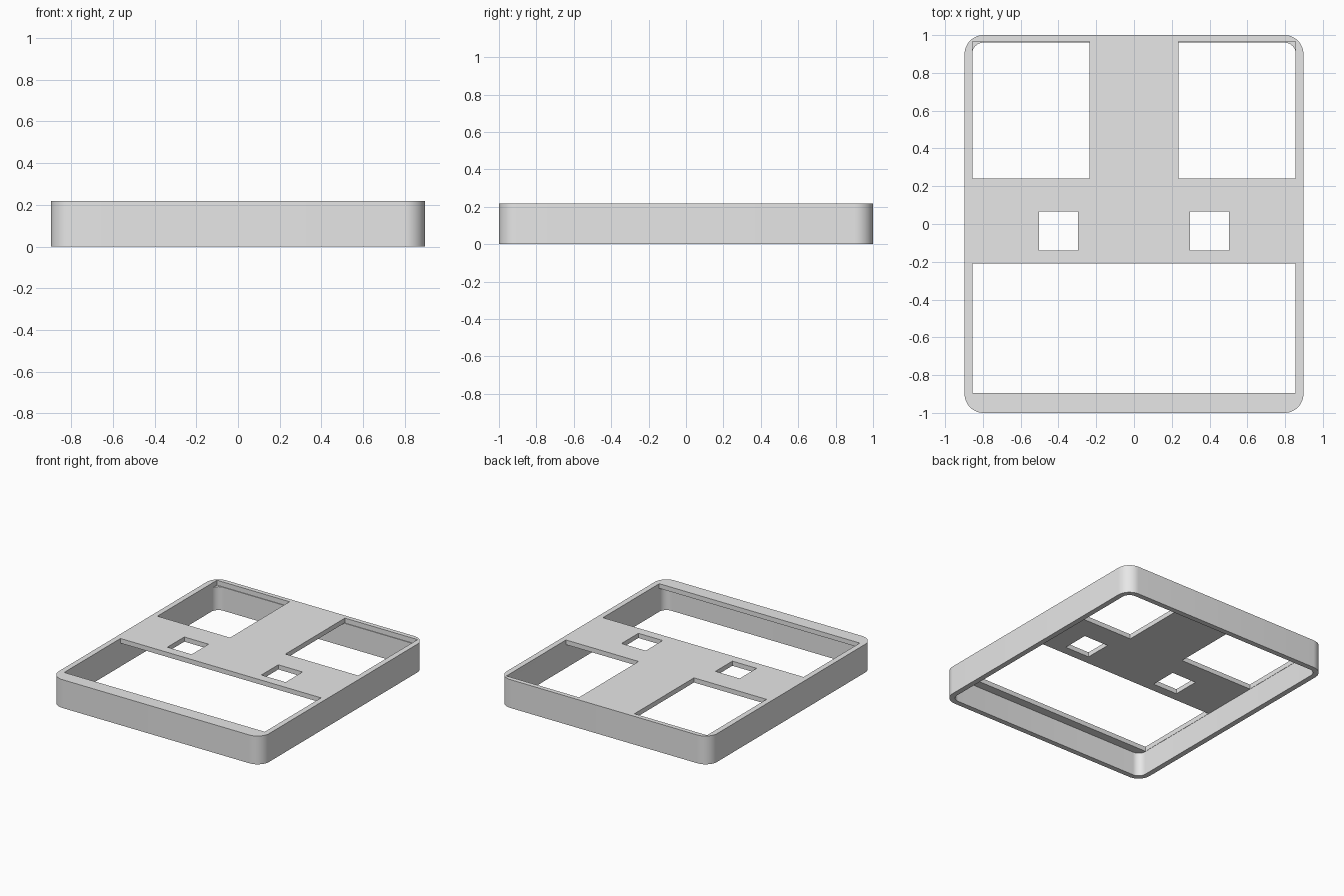
import bpy
import bmesh
from math import cos, sin, pi

cube = bpy.data.objects.get("Cube")
if cube:
    bpy.data.objects.remove(cube, do_unlink=True)

HALF_X, HALF_Y, HEIGHT = 0.897, 1.0, 0.218
WALL, PLATE = 0.04, 0.036


def prism(name, outline, z0, z1):
    """Extrude a counter-clockwise outline from z0 to z1."""
    bm = bmesh.new()
    face = bm.faces.new([bm.verts.new((x, y, z0)) for x, y in outline])
    top = bmesh.ops.extrude_face_region(bm, geom=[face])["geom"]
    verts = [g for g in top if isinstance(g, bmesh.types.BMVert)]
    bmesh.ops.translate(bm, verts=verts, vec=(0, 0, z1 - z0))
    bmesh.ops.recalc_face_normals(bm, faces=bm.faces[:])
    mesh = bpy.data.meshes.new(name)
    bm.to_mesh(mesh)
    bm.free()
    obj = bpy.data.objects.new(name, mesh)
    bpy.context.collection.objects.link(obj)
    return obj


def rounded(hx, hy, r, steps=12):
    """Rounded rectangle outline centred on the origin."""
    points = []
    for i, (sx, sy) in enumerate([(1, 1), (-1, 1), (-1, -1), (1, -1)]):
        for k in range(steps + 1):
            a = (i + k / steps) * pi / 2
            points.append((sx * (hx - r) + r * cos(a), sy * (hy - r) + r * sin(a)))
    return points


def box(x0, x1, y0, y1):
    return [(x0, y0), (x1, y0), (x1, y1), (x0, y1)]


def activate(obj):
    bpy.ops.object.select_all(action="DESELECT")
    obj.select_set(True)
    bpy.context.view_layer.objects.active = obj


def cut(obj, cutter):
    cutter.hide_render = True
    mod = obj.modifiers.new("cut", "BOOLEAN")
    mod.operation = "DIFFERENCE"
    mod.solver = "EXACT"
    mod.object = cutter
    activate(obj)
    bpy.ops.object.modifier_apply(modifier=mod.name)
    bpy.data.objects.remove(cutter, do_unlink=True)


# Rounded tray, hollow from below
frame = prism("tray_frame", rounded(HALF_X, HALF_Y, 0.1), 0, HEIGHT)
cut(frame, prism("cavity", rounded(HALF_X - WALL, HALF_Y - WALL, 0.06),
                 -0.1, HEIGHT - PLATE))

# Openings through the top plate: wide front one, two back ones, two small ones
openings = [
    box(-0.855, 0.855, -0.895, -0.21),
    box(0.236, 0.855, 0.24, 0.965),
    box(-0.855, -0.236, 0.24, 0.965),
    box(0.297, 0.504, -0.14, 0.066),
    box(-0.504, -0.297, -0.14, 0.066),
]
for outline in openings:
    cut(frame, prism("opening", outline, HEIGHT - PLATE - 0.002, HEIGHT + 0.1))

# Plain grey material
grey = bpy.data.materials.new("plain_grey")
colour = (0.8, 0.8, 0.8, 1)
grey.use_nodes = True
grey.diffuse_color = colour
grey.node_tree.nodes["Principled BSDF"].inputs["Base Color"].default_value = colour
frame.data.materials.clear()
frame.data.materials.append(grey)
for poly in frame.data.polygons:
    poly.material_index = 0

activate(frame)
bpy.ops.object.shade_smooth_by_angle(angle=pi / 6)
